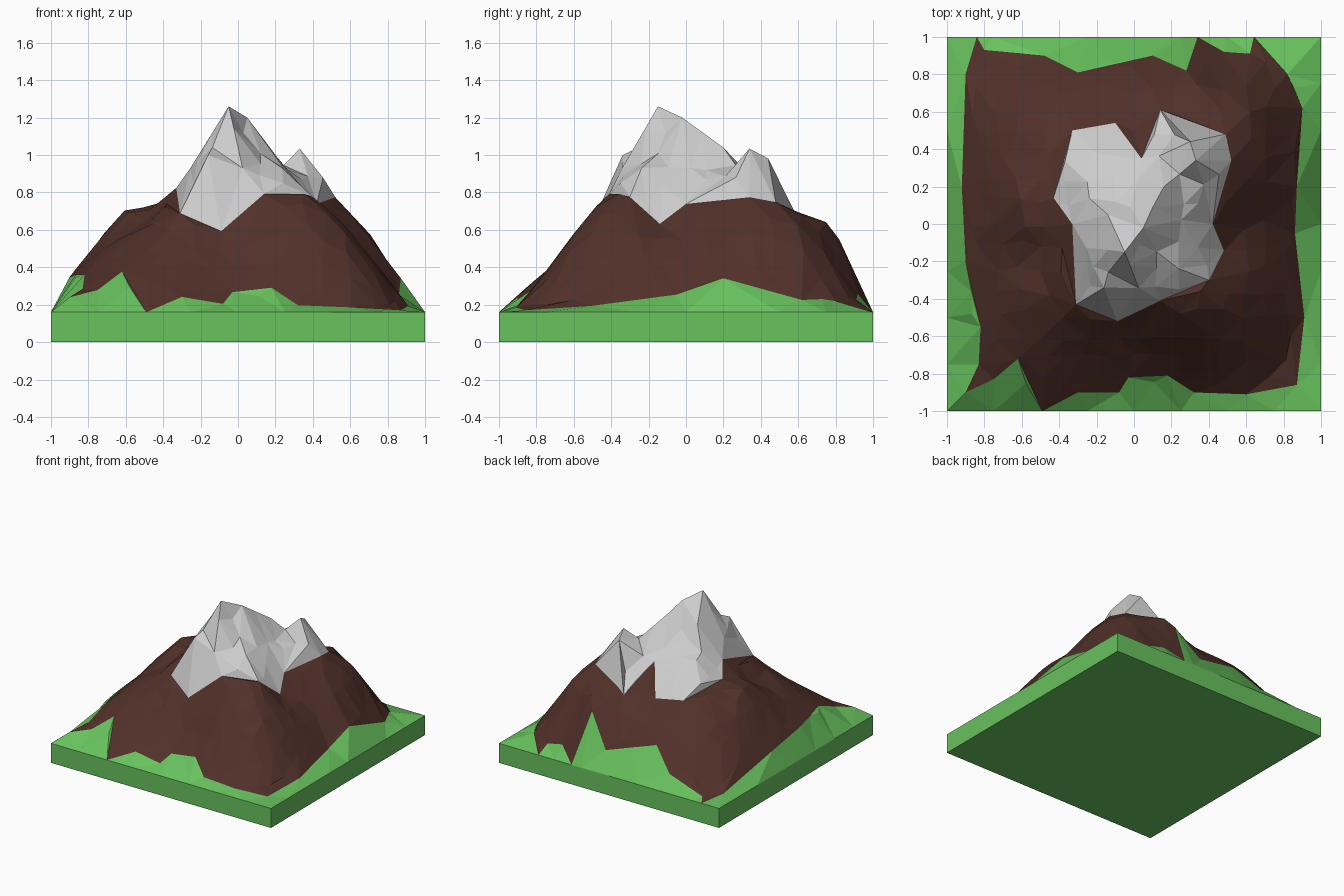
import bpy, bmesh, math, random
from mathutils import Vector
from mathutils.geometry import delaunay_2d_cdt

if "Cube" in bpy.data.objects:
    bpy.data.objects.remove(bpy.data.objects["Cube"])

random.seed(7)
BASE = 0.16

# Slope profiles: heights at radius 0.3, 0.4 ... 1.0, one per compass direction
SLOPES = [
    (.86, .77, .67, .55, .44, .33, .20, .16),   # east
    (.95, .92, .79, .73, .67, .50, .29, .18),   # north-east
    (.88, .78, .67, .60, .54, .46, .30, .16),   # north
    (.88, .78, .70, .63, .54, .42, .28, .18),   # north-west
    (.84, .73, .71, .70, .60, .46, .36, .16),   # west
    (.88, .74, .63, .54, .46, .39, .32, .24),   # south-west
    (.95, .80, .68, .53, .39, .28, .19, .16),   # south
    (.93, .81, .74, .64, .51, .36, .21, .17),   # south-east
]
# Summits: x, y, height, steepness
PEAKS = [(-.05, -.15, 1.26, 1.6), (.05, -.02, 1.20, 1.3), (.33, .34, 1.03, 1.3),
         (.16, .20, 1.04, 1.2), (.10, .09, 1.12, 1.2), (.30, .44, .98, 1.8),
         (-.16, -.34, 1.0, 1.9), (-.14, .05, 1.08, 1.3)]
# Shoulders and gullies: x, y, rise, spread
BUMPS = [(.30, .79, .12, .02), (.48, -.14, -.08, .012), (-.09, -.54, -.05, .012),
         (.55, .28, .06, .02), (.87, .25, .08, .02), (-.62, .15, .03, .02),
         (-.56, -.18, -.06, .02)]
# Plan outlines of the snow cap and of the bare rock
SNOW = [(-.33, .5), (-.1, .54), (.04, .35), (.14, .61), (.49, .48), (.52, .34),
        (.42, 0), (.48, -.14), (.4, -.3), (.14, -.41), (-.09, -.52), (-.31, -.43),
        (-.33, 0), (-.43, .14)]
ROCK = [(-.9, -.9), (-.75, -.83), (-.62, -.72), (-.49, -1), (-.3, -.9), (-.08, -.9),
        (-.03, -.82), (.18, -.81), (.32, -.9), (.6, -.91), (.87, -.86), (.91, -.5),
        (.86, -.05), (.87, .2), (.9, .62), (.82, .8), (.64, 1), (.62, .91), (.48, .92),
        (.34, 1), (.28, .82), (.1, .9), (-.3, .81), (-.48, .9), (-.8, .93), (-.84, 1),
        (-.9, .8), (-.92, .2), (-.9, -.2), (-.82, -.55), (-.83, -.75)]


def profile(row, r):
    t = min(max((r - .3) / .1, 0), 6.999)
    i = int(t)
    return row[i] + (row[i + 1] - row[i]) * (t - i)


def height(x, y):
    if max(abs(x), abs(y)) > .999:
        return BASE
    r = (x ** 4 + y ** 4) ** .25
    a = (math.atan2(y, x) / (math.pi / 4)) % 8
    i, f = int(a) % 8, a % 1
    h = profile(SLOPES[i], r) * (1 - f) + profile(SLOPES[(i + 1) % 8], r) * f
    if r < .48:
        for px, py, pz, s in PEAKS:
            h = max(h, pz - s * math.hypot(x - px, y - py))
    for bx, by, rise, spread in BUMPS:
        h += rise * math.exp(-((x - bx) ** 2 + (y - by) ** 2) / spread)
    return max(h, BASE + .004)


def inside(p, poly):
    hit = False
    for (ax, ay), (bx, by) in zip(poly, poly[1:] + poly[:1]):
        if (ay > p[1]) != (by > p[1]) and p[0] < ax + (bx - ax) * (p[1] - ay) / (by - ay):
            hit = not hit
    return hit


def material(name, rgb):
    m = bpy.data.materials.new(name)
    m.diffuse_color = (*rgb, 1)
    m.use_nodes = True
    m.node_tree.nodes["Principled BSDF"].inputs["Base Color"].default_value = m.diffuse_color
    return m


def make_object(name, bm, mat):
    me = bpy.data.meshes.new(name)
    bm.to_mesh(me)
    bm.free()
    ob = bpy.data.objects.new(name, me)
    bpy.context.collection.objects.link(ob)
    me.materials.append(mat)


# Plan points: outlines, summits, slab rim, then a jittered scatter between them
pts, edges = [], []
for loop in (SNOW, ROCK):
    n = len(pts)
    pts += loop
    edges += [(n + i, n + (i + 1) % len(loop)) for i in range(len(loop))]
pts += [p[:2] for p in PEAKS]
for i in range(8):
    t = -1 + i * .25
    pts += [(t, -1), (1, t), (-t, 1), (-1, -t)]
for i in range(-7, 8):
    for j in range(-7, 8):
        p = (i * .12 + random.uniform(-.03, .03), j * .12 + random.uniform(-.03, .03))
        if all(math.dist(p, q) > .075 for q in pts):
            pts.append(p)
verts, _, faces, *_ = delaunay_2d_cdt([Vector(p) for p in pts], edges, [], 0, 1e-4)

# Sort the triangles into the three ground covers
parts = {"snow_cap": [], "rock_slopes": [], "grass_foothills": []}
for f in faces:
    c = sum((verts[i] for i in f), Vector((0, 0))) / len(f)
    key = ("snow_cap" if inside(c, SNOW) else
           "rock_slopes" if inside(c, ROCK) else "grass_foothills")
    parts[key].append(f)

green = material("grass", (.138, .54, .11))
mats = {"snow_cap": material("snow", (.75, .75, .75)),
        "rock_slopes": material("rock", (.082, .030, .022)),
        "grass_foothills": green}
spots = [(v.x, v.y, height(v.x, v.y)) for v in verts]
for name, tris in parts.items():
    bm = bmesh.new()
    made = {}
    for f in tris:
        for i in f:
            if i not in made:
                made[i] = bm.verts.new(spots[i])
        bm.faces.new([made[i] for i in f])
    bm.normal_update()
    bmesh.ops.reverse_faces(bm, faces=[f for f in bm.faces if f.normal.z < 0])
    make_object(name, bm, mats[name])

# Base slab, open on top where the terrain sits
bm = bmesh.new()
bmesh.ops.create_cube(bm, size=1)
bmesh.ops.scale(bm, vec=(2, 2, BASE), verts=bm.verts)
bmesh.ops.translate(bm, vec=(0, 0, BASE / 2), verts=bm.verts)
bm.normal_update()
bmesh.ops.delete(bm, geom=[f for f in bm.faces if f.normal.z > .5], context='FACES_ONLY')
make_object("base_slab", bm, green)
